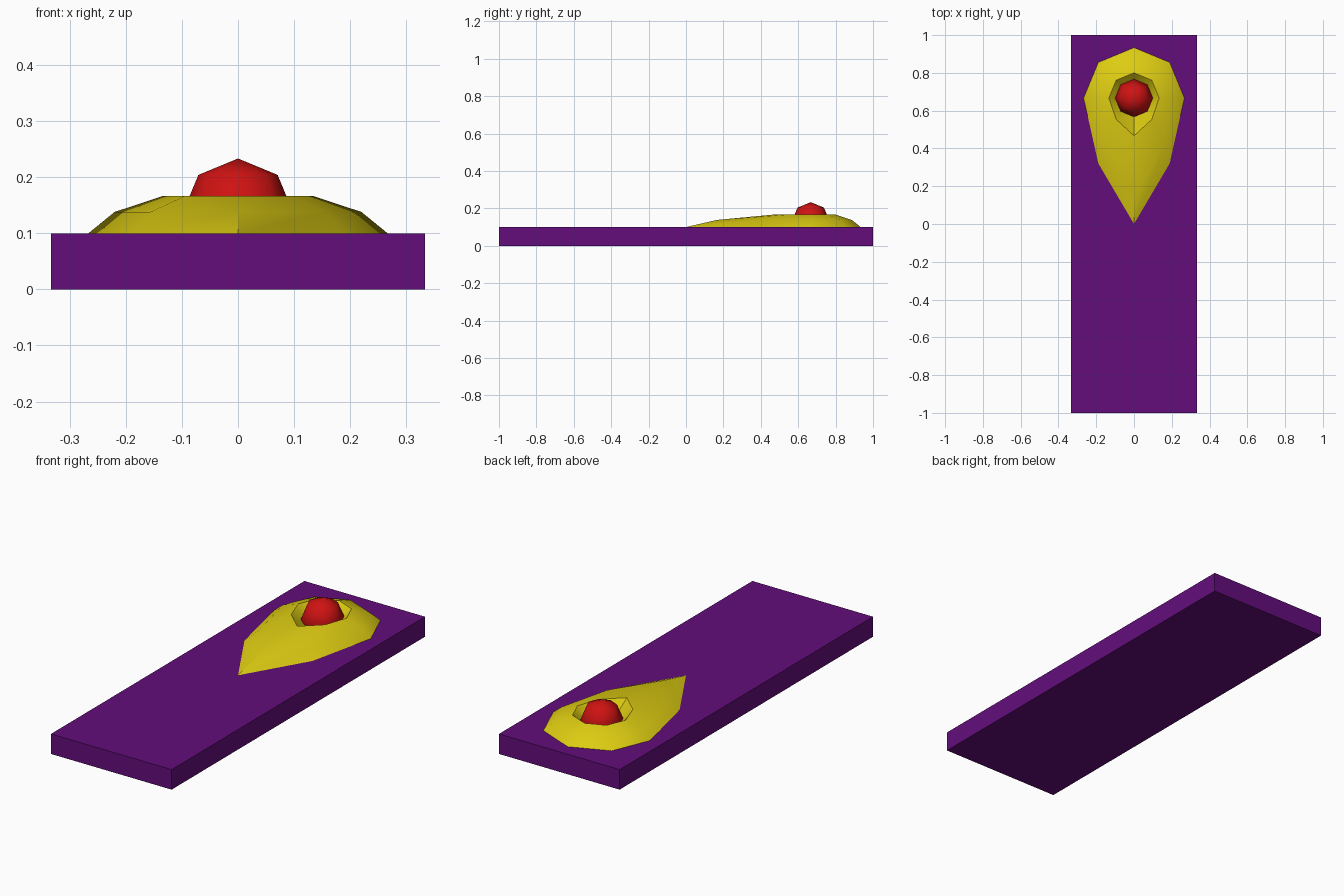
import bpy, bmesh, math

if "Cube" in bpy.data.objects:
    bpy.data.objects.remove(bpy.data.objects["Cube"])

CY = 0.667      # centre of the ball and socket along y
BASE = 0.1      # slab top


def material(name, rgb):
    m = bpy.data.materials.new(name)
    m.diffuse_color = (*rgb, 1)
    m.use_nodes = True
    m.node_tree.nodes["Principled BSDF"].inputs["Base Color"].default_value = m.diffuse_color
    return m


purple = material("purple", (0.125, 0.004, 0.20))
yellow = material("yellow", (0.72, 0.60, 0.006))
red = material("red", (0.62, 0.006, 0.006))


def finish(bm, name, mat, smooth_angle=None):
    bmesh.ops.recalc_face_normals(bm, faces=bm.faces)
    me = bpy.data.meshes.new(name)
    bm.to_mesh(me)
    bm.free()
    me.materials.append(mat)
    ob = bpy.data.objects.new(name, me)
    bpy.context.collection.objects.link(ob)
    if smooth_angle:
        bpy.ops.object.select_all(action='DESELECT')
        ob.select_set(True)
        bpy.context.view_layer.objects.active = ob
        bpy.ops.object.shade_smooth_by_angle(angle=math.radians(smooth_angle))
    return ob


# Base slab
bm = bmesh.new()
bmesh.ops.create_cube(bm, size=1)
bmesh.ops.scale(bm, vec=(0.6667, 2, BASE), verts=bm.verts)
bmesh.ops.translate(bm, vec=(0, 0, BASE / 2), verts=bm.verts)
finish(bm, "base_slab", purple)


# Teardrop mound: eight-sided rings lofted from outer edge over the rim into the socket
def teardrop(radius, diagonal, tip):
    d = radius * math.sqrt(0.5)
    half = [(radius, 0), (d, d), (0, radius)]
    return (half + [(-x, y) for x, y in half[1::-1]]
            + [(-d, -diagonal), (0, -tip), (d, -diagonal)])


outer = teardrop(0.2667, 0.347, 0.667)
rim = teardrop(0.1333, 0.113, 0.2)
middle = [(a[0] + 0.35 * (b[0] - a[0]), a[1] + 0.35 * (b[1] - a[1]))
          for a, b in zip(outer, rim)]
socket = [(x / 2, y / 2) for x, y in rim]

bm = bmesh.new()
rings = [[bm.verts.new((x, CY + y, z)) for x, y in ring]
         for ring, z in ((outer, BASE), (middle, 0.138), (rim, 0.1667), (socket, BASE))]
for low, high in zip(rings, rings[1:]):
    for i in range(8):
        j = (i + 1) % 8
        bm.faces.new((low[i], low[j], high[j], high[i]))
finish(bm, "teardrop_mound", yellow, 40)

# Ball sitting in the socket
bm = bmesh.new()
bmesh.ops.create_uvsphere(bm, u_segments=8, v_segments=4, radius=0.1)
bmesh.ops.translate(bm, vec=(0, CY, 0.1333), verts=bm.verts)
finish(bm, "ball", red, 60)
